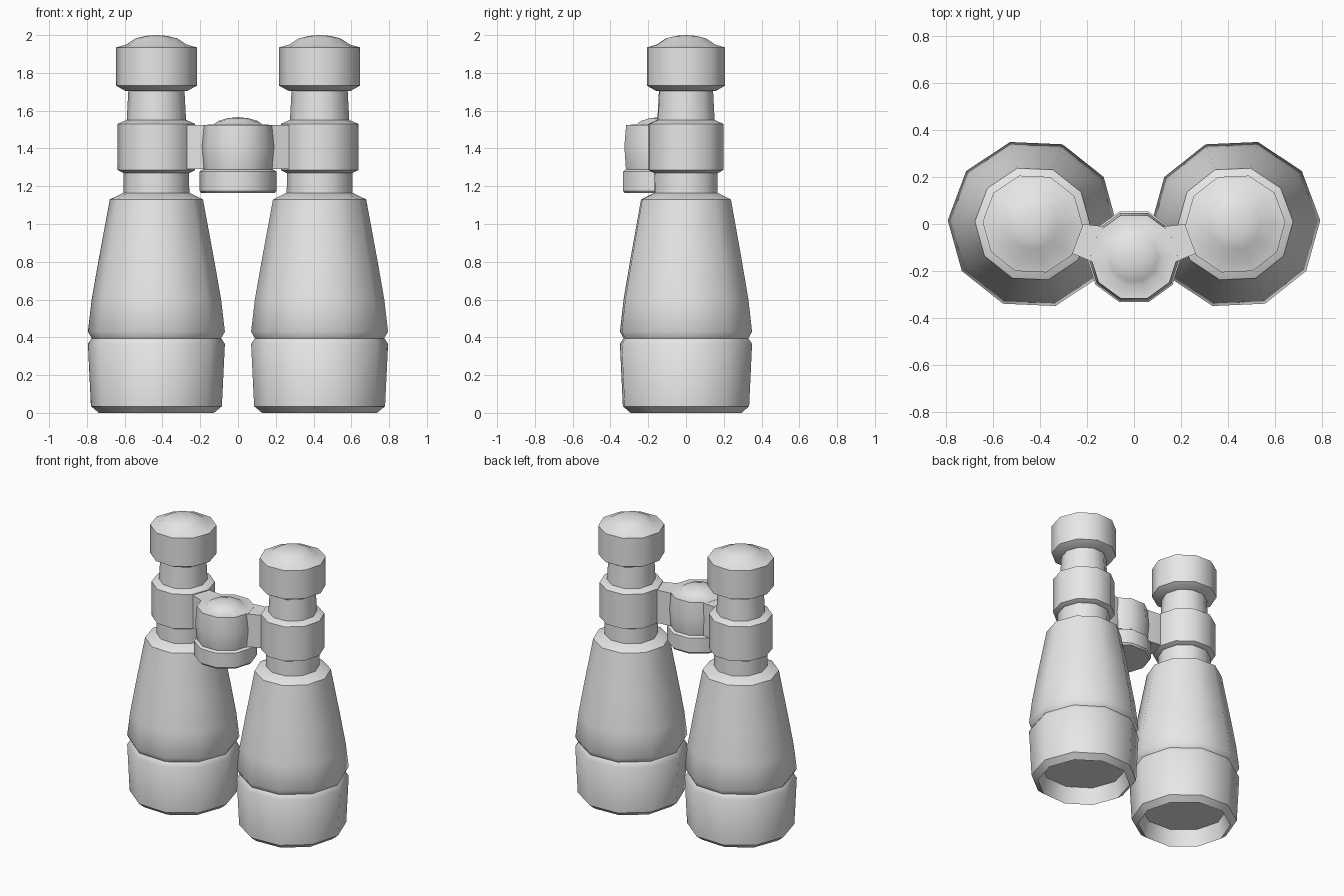
import bpy
import bmesh
from math import radians, tau
from mathutils import Matrix, Vector

cube = bpy.data.objects.get("Cube")
if cube:
    bpy.data.objects.remove(cube)

SIDES = 10
BARREL_X = 0.432
HUB_Y = -0.14

grey = bpy.data.materials.new("plain_grey")
grey.use_nodes = True
grey.diffuse_color = (0.8, 0.8, 0.8, 1)
grey.node_tree.nodes["Principled BSDF"].inputs["Base Color"].default_value = (0.8, 0.8, 0.8, 1)


def finish(name, bm):
    """Turn a bmesh into a shaded, coloured object."""
    bmesh.ops.recalc_face_normals(bm, faces=bm.faces)
    mesh = bpy.data.meshes.new(name)
    bm.to_mesh(mesh)
    bm.free()
    mesh.materials.append(grey)
    obj = bpy.data.objects.new(name, mesh)
    bpy.context.collection.objects.link(obj)
    bpy.ops.object.select_all(action="DESELECT")
    obj.select_set(True)
    bpy.context.view_layer.objects.active = obj
    bpy.ops.object.shade_smooth_by_angle(angle=radians(38))
    return obj


def lathe(name, profile, x, y, turn=0.0):
    """Spin a (radius, height) profile that starts and ends on the axis."""
    bm = bmesh.new()
    verts = [bm.verts.new((r, 0, z)) for r, z in profile]
    edges = [bm.edges.new(pair) for pair in zip(verts, verts[1:])]
    bmesh.ops.spin(bm, geom=verts + edges, cent=(0, 0, 0), axis=(0, 0, 1),
                   angle=tau, steps=SIDES, use_merge=False)
    bmesh.ops.remove_doubles(bm, verts=bm.verts, dist=0.0005)
    bmesh.ops.transform(bm, verts=bm.verts, matrix=Matrix.Translation((x, y, 0))
                        @ Matrix.Rotation(radians(turn), 4, "Z"))
    return finish(name, bm)


def prism(name, outline, low, high):
    """Extrude a flat outline between two heights."""
    bm = bmesh.new()
    base = bm.faces.new([bm.verts.new((x, y, low)) for x, y in outline])
    new = bmesh.ops.extrude_face_region(bm, geom=[base])["geom"]
    top = [v for v in new if isinstance(v, bmesh.types.BMVert)]
    bmesh.ops.translate(bm, verts=top, vec=Vector((0, 0, high - low)))
    return finish(name, bm)


# Profiles of one tube, from the objective end up to the eyepiece
tube_parts = {
    # Flared body with recessed lens, rim chamfer and groove
    "body": [(0, 0.115), (0.28, 0.115), (0.305, 0), (0.347, 0.035), (0.363, 0.365),
             (0.343, 0.395), (0.363, 0.43), (0.343, 0.6), (0.308, 0.8),
             (0.247, 1.13), (0.175, 1.165), (0, 1.165)],
    "neck": [(0, 1.1), (0.175, 1.1), (0.173, 1.3), (0, 1.3)],
    "collar": [(0, 1.27), (0.175, 1.27), (0.205, 1.285), (0.205, 1.53),
               (0.16, 1.55), (0, 1.55)],
    "upper_neck": [(0, 1.5), (0.16, 1.5), (0.148, 1.72), (0, 1.72)],
    "eyepiece": [(0, 1.705), (0.165, 1.705), (0.214, 1.732), (0.214, 1.935),
                 (0.16, 1.95), (0.11, 1.983), (0.055, 1.996), (0, 2.0)],
}

for side, label in ((1, "left"), (-1, "right")):
    for part, profile in tube_parts.items():
        lathe(f"{label}_{part}", profile, side * BARREL_X, 0, side * 2.5)
    # Arm from the hub to the tube collar
    arm = [(0.13, -0.01), (0.22, 0.0), (0.32, 0.0), (0.32, -0.11), (0.265, -0.125),
           (0.17, -0.165), (0.08, -0.14)]
    prism(f"{label}_bridge_arm", [(side * x, y) for x, y in arm], 1.29, 1.524)

# Central hinge: slightly bulging hub, domed cap and focus ring
lathe("hinge_hub", [(0, 1.27), (0.18, 1.27), (0.188, 1.3), (0.196, 1.41), (0.186, 1.525),
                    (0.13, 1.526), (0.105, 1.545), (0.055, 1.56), (0, 1.566)], 0, HUB_Y)
lathe("focus_ring", [(0, 1.163), (0.193, 1.163), (0.203, 1.175), (0.203, 1.278),
                     (0.188, 1.288), (0, 1.288)], 0, HUB_Y)
